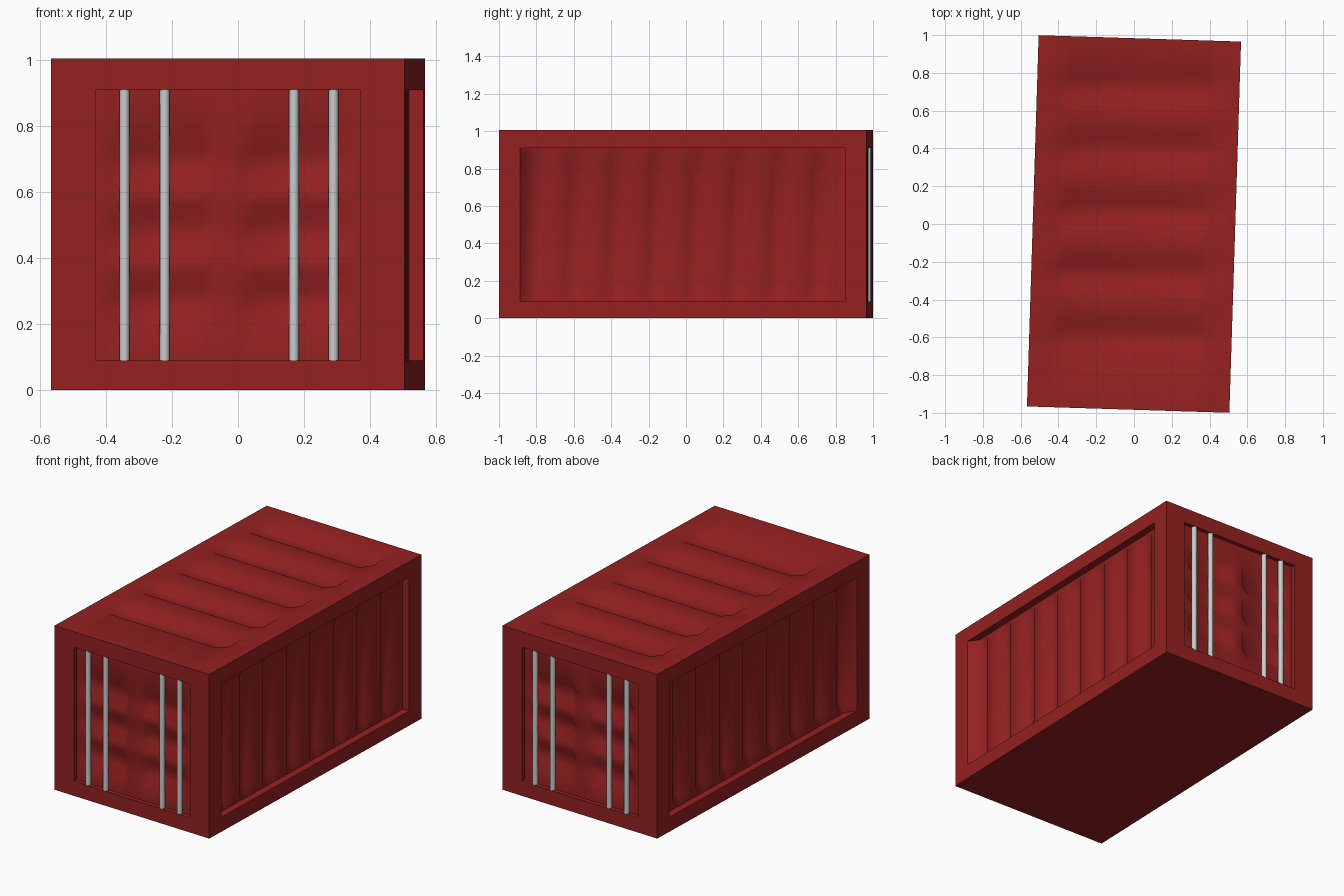
import bpy, bmesh
from math import radians
from mathutils import Matrix, Vector

if "Cube" in bpy.data.objects:
    bpy.data.objects.remove(bpy.data.objects["Cube"])

W, L, H = 0.536, 0.983, 1.005        # half width, half length, height
Z0, Z1 = 0.09, 0.91                  # openings, bottom and top
DOOR_X, SIDE_Y = 0.402, 0.87         # half widths of the openings
DOOR_D, SIDE_D = 0.025, 0.045        # how far the panels sit back
TILT = radians(-1.8)                 # the whole container is turned slightly

red = bpy.data.materials.new("red_paint")
red.diffuse_color = (0.3, 0.015, 0.015, 1)
red.use_nodes = True
red.node_tree.nodes["Principled BSDF"].inputs["Base Color"].default_value = red.diffuse_color


def finish(name, bm, mat=None, mirror=None, angle=35):
    me = bpy.data.meshes.new(name)
    bm.to_mesh(me)
    bm.free()
    ob = bpy.data.objects.new(name, me)
    bpy.context.collection.objects.link(ob)
    if mat:
        me.materials.append(mat)
    bpy.ops.object.select_all(action='DESELECT')
    ob.select_set(True)
    bpy.context.view_layer.objects.active = ob
    bpy.ops.object.shade_smooth_by_angle(angle=radians(angle))
    if mirror is not None:
        m = ob.modifiers.new("mirror", 'MIRROR')
        m.use_axis = [i == mirror for i in range(3)]
        m.use_mirror_merge = False
    ob.rotation_euler.z = TILT
    return ob


def band(a, b, slope):
    """Rim, floor, floor, rim positions of a pressed groove."""
    return (a, a + slope, b - slope, b)


def pressed_panel(name, u_range, v_range, u_bands, v_bands, depth, matrix,
                  lip=0.0, mirror=None):
    """Flat sheet with a groove pressed in wherever a u band crosses a v band."""
    def cuts(rng, bands):
        return sorted({round(c, 4) for c in list(rng) + [x for b in bands for x in b]})

    def on_floor(c, bands):
        return any(b[1] - 1e-3 < c < b[2] + 1e-3 for b in bands)

    us, vs = cuts(u_range, u_bands), cuts(v_range, v_bands)
    bm = bmesh.new()
    rows = []
    for u in us:
        row = []
        for v in vs:
            d = -depth if on_floor(u, u_bands) and on_floor(v, v_bands) else 0
            if u == us[0]:
                d = lip
            row.append(bm.verts.new(matrix @ Vector((u, v, d))))
        rows.append(row)
    for a, b in zip(rows, rows[1:]):
        for j in range(len(vs) - 1):
            bm.faces.new((a[j], b[j], b[j + 1], a[j + 1]))
    return finish(name, bm, red, mirror, 60)


# Frame: box with four openings, walls turned inwards, open top for the roof
bm = bmesh.new()
bmesh.ops.create_cube(bm, size=1, matrix=Matrix.Translation((0, 0, H / 2))
                      @ Matrix.Diagonal((2 * W, 2 * L, H, 1)))
bm.normal_update()
sides = [f for f in bm.faces if abs(f.normal.z) < 0.5]
top = [f for f in bm.faces if f.normal.z > 0.5]
bmesh.ops.delete(bm, geom=top, context='FACES_ONLY')
for f in sides:
    n = f.normal.copy()
    bmesh.ops.inset_individual(bm, faces=[f], thickness=0.05)
    for v in f.verts:
        v.co.z = Z0 if v.co.z < H / 2 else Z1
        if abs(n.x) > 0.5:
            v.co.y = SIDE_Y if v.co.y > 0 else -SIDE_Y
        else:
            v.co.x = DOOR_X if v.co.x > 0 else -DOOR_X
    inner = bmesh.ops.extrude_discrete_faces(bm, faces=[f])["faces"]
    d = SIDE_D if abs(n.x) > 0.5 else DOOR_D
    for v in inner[0].verts:
        v.co -= n * d
    bmesh.ops.delete(bm, geom=inner, context='FACES_ONLY')
finish("frame", bm, red)

# Roof with five cross grooves
pressed_panel("roof", (-W, W), (-L, L), [band(-0.405, 0.405, 0.05)],
              [band(-0.68 + 0.33 * k, -0.50 + 0.33 * k, 0.055) for k in range(5)],
              0.035, Matrix.Translation((0, 0, H)))

# Corrugated side walls, ramping down from the frame at the front end
stand = Matrix.Rotation(radians(90), 4, 'X')
grooves = [(-SIDE_Y, -0.81, -0.77, -0.74)]
grooves += [band(-0.64 + 0.2175 * k, -0.525 + 0.2175 * k, 0.033) for k in range(7)]
pressed_panel("side_wall", (-SIDE_Y, SIDE_Y), (Z0, Z1), grooves,
              [band(Z0 + 0.005, Z1 - 0.005, 0.05)], 0.03,
              Matrix.Translation((W - SIDE_D, 0, 0))
              @ Matrix.Rotation(radians(90), 4, 'Z') @ stand,
              lip=SIDE_D, mirror=0)

# Doors with three grooves per leaf, at both ends
pressed_panel("doors", (-DOOR_X, DOOR_X), (Z0, Z1),
              [band(-0.36, -0.04, 0.045), band(0.04, 0.36, 0.045)],
              [band(0.19 + 0.21 * k, 0.355 + 0.21 * k, 0.05) for k in range(3)],
              0.035, Matrix.Translation((0, -L + DOOR_D, 0)) @ stand, mirror=1)

# Upright locking bars
bm = bmesh.new()
for x in (-0.314, -0.192, 0.2, 0.32):
    bmesh.ops.create_cone(bm, cap_ends=True, segments=12, radius1=0.015,
                          radius2=0.015, depth=Z1 - Z0,
                          matrix=Matrix.Translation((x, -L + 0.015, (Z0 + Z1) / 2)))
finish("locking_bars", bm, mirror=1)
